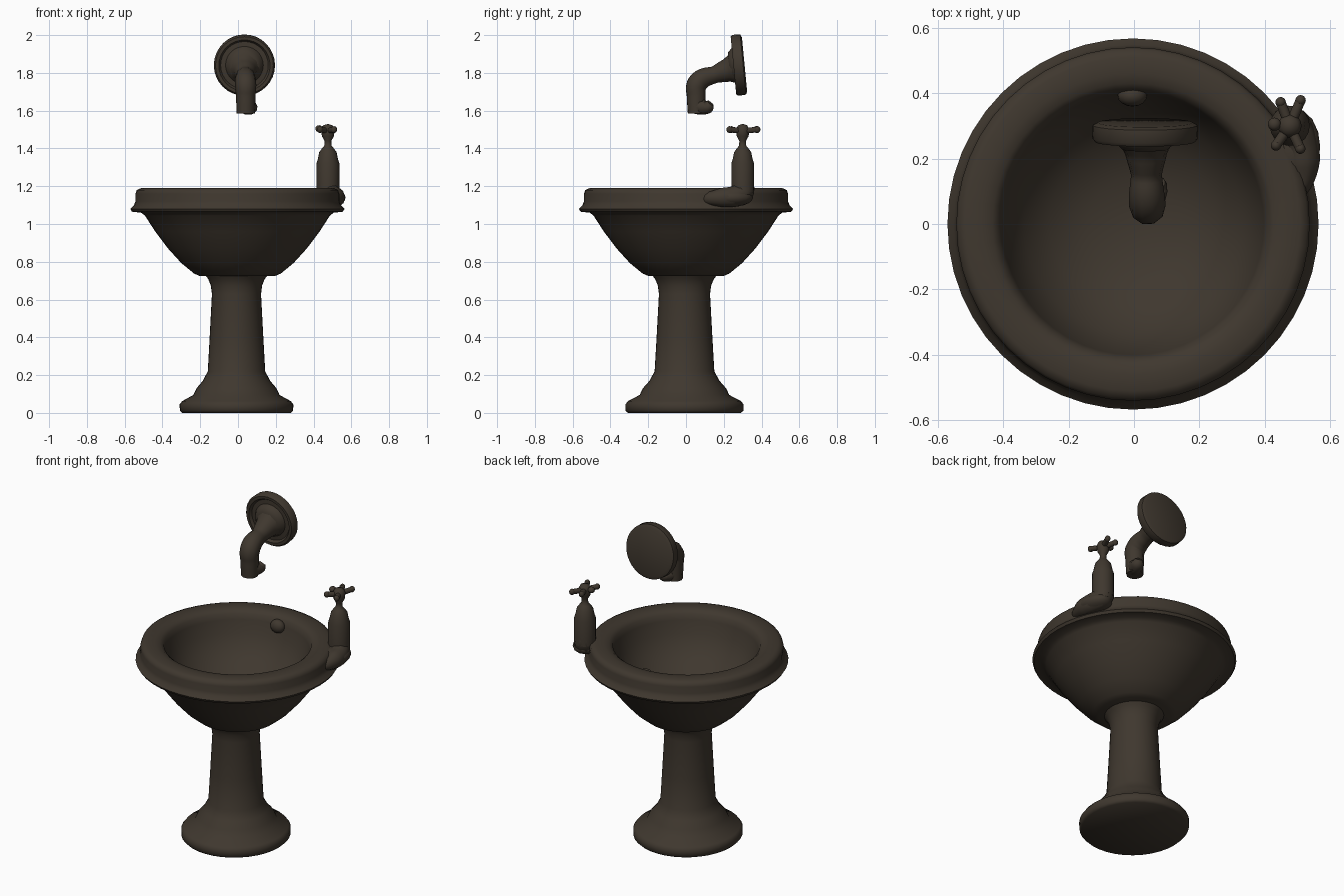
import bpy, bmesh, math
from mathutils import Vector, Matrix

cube = bpy.data.objects.get("Cube")
if cube:
    bpy.data.objects.remove(cube, do_unlink=True)

bronze = bpy.data.materials.new("dark bronze")
bronze.use_nodes = True
colour = (0.05, 0.039, 0.028, 1)
bronze.diffuse_color = colour
shader = next(n for n in bronze.node_tree.nodes if n.type == "BSDF_PRINCIPLED")
shader.inputs["Base Color"].default_value = colour
shader.inputs["Roughness"].default_value = 0.7


def finish(obj, angle):
    obj.data.materials.clear()
    obj.data.materials.append(bronze)
    bpy.ops.object.select_all(action="DESELECT")
    obj.select_set(True)
    bpy.context.view_layer.objects.active = obj
    bpy.ops.object.shade_smooth_by_angle(angle=math.radians(angle))


def add_mesh(name, bm):
    bmesh.ops.remove_doubles(bm, verts=bm.verts, dist=0.0005)
    bmesh.ops.recalc_face_normals(bm, faces=bm.faces)
    mesh = bpy.data.meshes.new(name)
    bm.to_mesh(mesh)
    bm.free()
    obj = bpy.data.objects.new(name, mesh)
    bpy.context.collection.objects.link(obj)
    finish(obj, 50)


def lathe(name, profile, location, tilt=0, sides=36, depth_scale=1):
    # Spin a radius/height profile, tilt it about x and move it into place
    bm = bmesh.new()
    verts = [bm.verts.new((r, 0, z)) for r, z in profile]
    edges = [bm.edges.new(pair) for pair in zip(verts, verts[1:])]
    bmesh.ops.spin(bm, geom=verts + edges, cent=(0, 0, 0), axis=(0, 0, 1),
                   angle=math.tau, steps=sides, use_merge=True)
    bm.transform(Matrix.Translation(location) @ Matrix.Rotation(math.radians(tilt), 4, "X")
                 @ Matrix.Diagonal((1, depth_scale, 1, 1)))
    add_mesh(name, bm)


def pipe(name, points):
    # Each point is x, y, z, radius
    data = bpy.data.curves.new(name, "CURVE")
    data.dimensions = "3D"
    data.bevel_depth = 1
    data.bevel_resolution = 3
    data.resolution_u = 5
    data.use_fill_caps = True
    spline = data.splines.new("BEZIER")
    spline.bezier_points.add(len(points) - 1)
    for p, (x, y, z, r) in zip(spline.bezier_points, points):
        p.co, p.radius = (x, y, z), r
        p.handle_left_type = p.handle_right_type = "AUTO"
    obj = bpy.data.objects.new(name, data)
    bpy.context.collection.objects.link(obj)
    bpy.ops.object.select_all(action="DESELECT")
    obj.select_set(True)
    bpy.context.view_layer.objects.active = obj
    bpy.ops.object.convert(target="MESH")
    finish(bpy.context.object, 50)


def ball(name, centre, scale):
    bm = bmesh.new()
    bmesh.ops.create_uvsphere(bm, u_segments=16, v_segments=10, radius=1,
                              matrix=Matrix.Translation(centre) @ Matrix.Diagonal((*scale, 1)))
    add_mesh(name, bm)


# Pedestal with a stepped foot, a little deeper than it is wide
lathe("pedestal", [(0, 0), (0.288, 0), (0.3, 0.012), (0.301, 0.045), (0.288, 0.062),
                   (0.228, 0.095), (0.212, 0.13), (0.178, 0.17), (0.152, 0.22), (0.142, 0.4),
                   (0.13, 0.63), (0.136, 0.675), (0.15, 0.71), (0.175, 0.74), (0, 0.75)],
      (-0.008, -0.008, 0), depth_scale=1.04)

# Bowl: outside, flange, rounded rim and hollow inside in one profile
lathe("basin", [(0, 0.725), (0.2, 0.725), (0.23, 0.738), (0.297, 0.793), (0.367, 0.87),
                (0.435, 0.96), (0.49, 1.045), (0.51, 1.06), (0.558, 1.065), (0.567, 1.08),
                (0.548, 1.1), (0.54, 1.12), (0.54, 1.16), (0.533, 1.18), (0.51, 1.19),
                (0.46, 1.19), (0.43, 1.184), (0.41, 1.168), (0.4, 1.135), (0.38, 1.06),
                (0.335, 0.98), (0.255, 0.9), (0.14, 0.85), (0, 0.835)], (-0.003, 0, 0), sides=48)
ball("overflow_boss", (-0.005, 0.392, 1.13), (0.045, 0.033, 0.04))

# Side tap: mounting lobe, supply elbow, body and cross handle
TAP = Vector((0.476, 0.3, 0))
ball("tap_lobe", (0.487, 0.235, 1.14), (0.082, 0.12, 0.05))
pipe("tap_elbow", [(TAP.x, TAP.y, 1.22, 0.06), (0.48, 0.298, 1.165, 0.06),
                   (0.502, 0.26, 1.147, 0.058), (0.515, 0.19, 1.14, 0.053),
                   (0.51, 0.13, 1.135, 0.038), (0.49, 0.08, 1.13, 0.02)])
lathe("tap_body", [(0, 1.17), (0.061, 1.17), (0.061, 1.32), (0.053, 1.345), (0.046, 1.38),
                   (0.03, 1.402), (0.019, 1.415), (0.018, 1.44), (0.032, 1.465), (0.036, 1.5),
                   (0.025, 1.522), (0, 1.53)], TAP, sides=18)
for i, (dx, dy) in enumerate([(0.033, 0.078), (-0.028, 0.072), (-0.042, -0.06), (0.032, -0.07)]):
    x, y = TAP.x + dx, TAP.y + dy
    pipe(f"handle_arm_{i + 1}", [(TAP.x, TAP.y, 1.492, 0.016), (x, y, 1.5, 0.015)])
    ball(f"handle_tip_{i + 1}", (x, y, 1.5), (0.016, 0.016, 0.018))
ball("handle_side_knob", (TAP.x - 0.047, TAP.y + 0.005, 1.505), (0.02, 0.02, 0.018))

# Wall flange, dished on its front, leaning forward at the top
lathe("wall_flange", [(0, -0.03), (0.144, -0.03), (0.16, -0.022), (0.162, 0.018), (0.153, 0.029),
                      (0.136, 0.029), (0.126, 0.014), (0.1, 0.016), (0.088, 0.035), (0.07, 0.052),
                      (0, 0.06)], (0.034, 0.28, 1.842), tilt=95.5, sides=32)

# Downturned spout and its hooked outlet
pipe("spout", [(0.036, 0.26, 1.825, 0.09), (0.037, 0.215, 1.812, 0.064),
               (0.038, 0.15, 1.79, 0.047), (0.039, 0.085, 1.768, 0.055),
               (0.041, 0.056, 1.735, 0.056), (0.041, 0.054, 1.68, 0.052),
               (0.041, 0.056, 1.585, 0.048)])
pipe("spout_outlet", [(0.042, 0.05, 1.628, 0.046), (0.056, 0.085, 1.619, 0.042),
                      (0.07, 0.115, 1.622, 0.036), (0.077, 0.13, 1.64, 0.02)])
